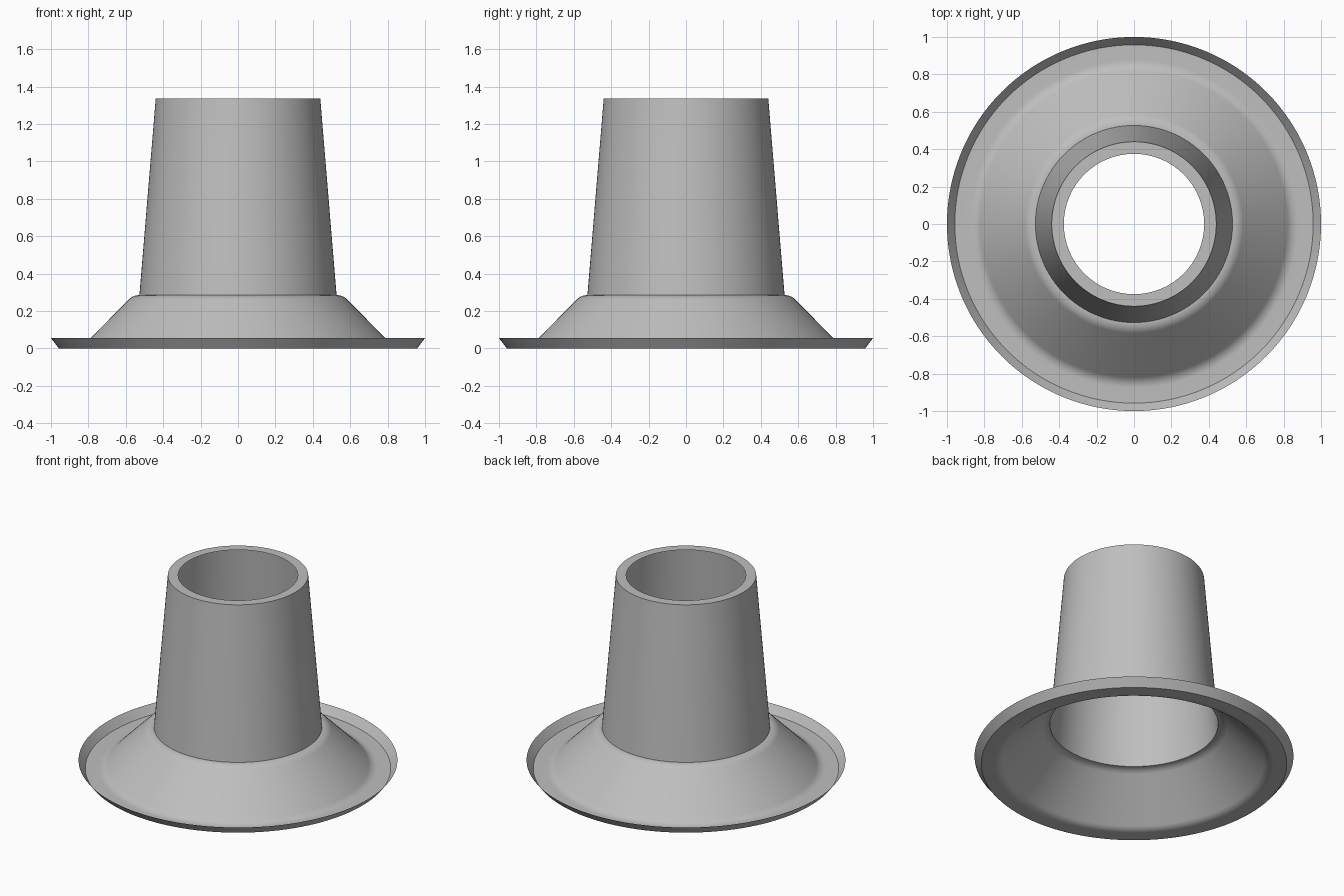
import bpy
import bmesh
import math

SEGMENTS = 128

cube = bpy.data.objects.get("Cube")
if cube:
    bpy.data.objects.remove(cube, do_unlink=True)

grey = bpy.data.materials.new("plain_grey")
grey.use_nodes = True
colour = (0.52, 0.52, 0.52, 1)
grey.diffuse_color = colour
grey.node_tree.nodes["Principled BSDF"].inputs["Base Color"].default_value = colour


def arc(cx, cz, radius, start, end, steps=8):
    """Points of a fillet in the (radius, height) plane, angles in degrees."""
    angles = [math.radians(start + (end - start) * i / steps) for i in range(steps + 1)]
    return [(cx + radius * math.cos(a), cz + radius * math.sin(a)) for a in angles]


def revolve(name, profile):
    """Turn an open profile of (radius, height) points around the z axis."""
    bm = bmesh.new()
    rings = []
    for r, z in profile:
        rings.append([bm.verts.new((r * math.cos(a), r * math.sin(a), z))
                      for a in (math.tau * j / SEGMENTS for j in range(SEGMENTS))])
    for low, high in zip(rings, rings[1:]):
        for j in range(SEGMENTS):
            k = (j + 1) % SEGMENTS
            bm.faces.new((low[j], low[k], high[k], high[j]))
    mesh = bpy.data.meshes.new(name)
    bm.to_mesh(mesh)
    bm.free()
    mesh.materials.append(grey)
    obj = bpy.data.objects.new(name, mesh)
    bpy.context.collection.objects.link(obj)
    bpy.ops.object.select_all(action="DESELECT")
    obj.select_set(True)
    bpy.context.view_layer.objects.active = obj
    bpy.ops.object.shade_smooth_by_angle(angle=math.radians(30))
    return obj


# Flared base: raised lip, flat ring, sloping skirt with rounded foot and shoulder
FILLET = 0.08
SHOULDER = 0.285
foot = arc(0.876, FILLET, FILLET, 270, 225)
shoulder = arc(0.527, SHOULDER - FILLET, FILLET, 45, 90)
revolve("flared_base", [(1.0, 0.055), (0.958, 0)] + foot + shoulder)

# Tapered neck, closed at the top by an inward flange around the opening
revolve("tapered_neck", [(0.527, SHOULDER), (0.44, 1.335), (0.375, 1.335)])
